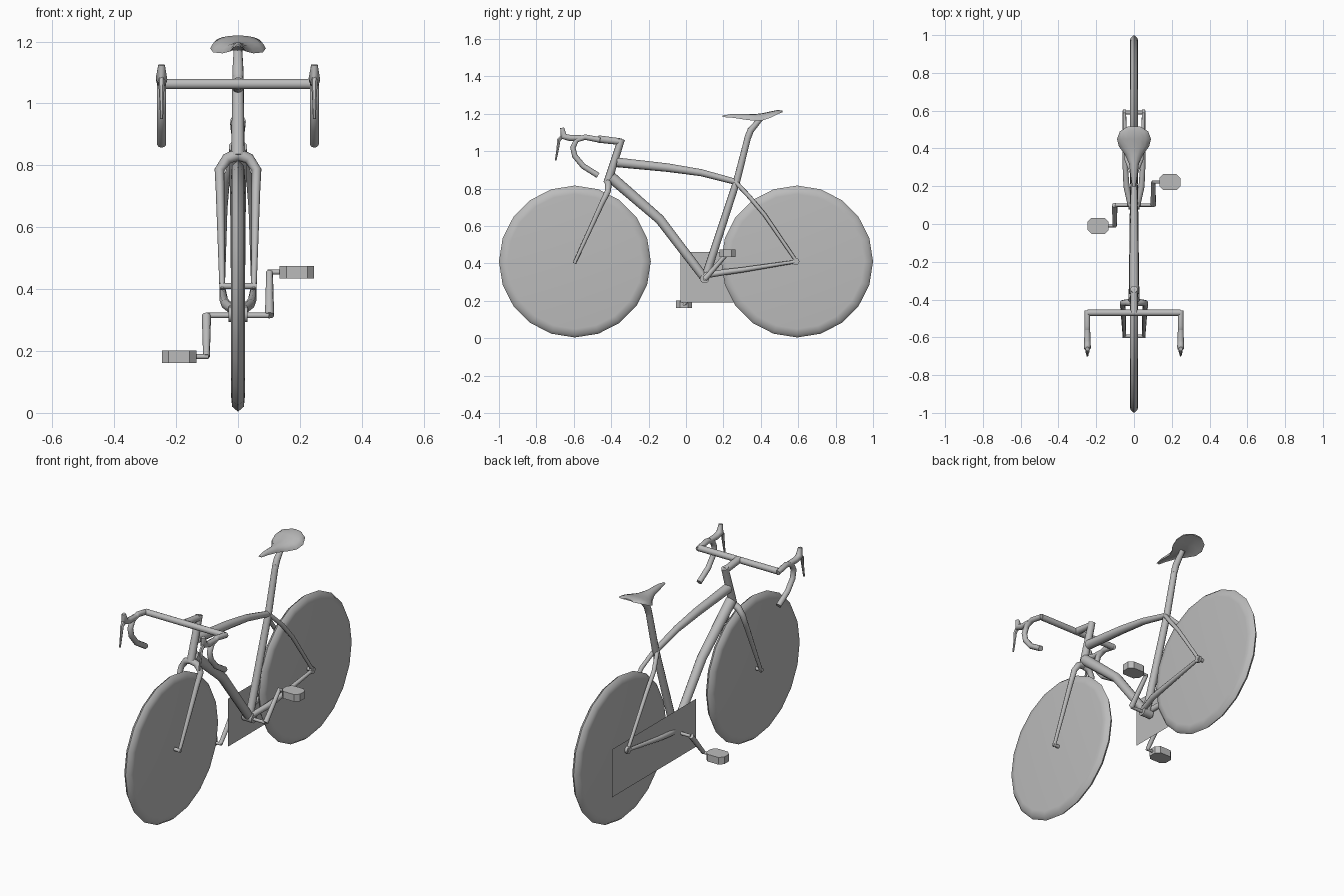
import bpy, bmesh, math
from mathutils import Vector

cube = bpy.data.objects.get("Cube")
if cube:
    bpy.data.objects.remove(cube, do_unlink=True)

grey = bpy.data.materials.new("plain grey")
grey.use_nodes = True
colour = (0.5, 0.5, 0.5, 1)
grey.diffuse_color = colour
grey.node_tree.nodes["Principled BSDF"].inputs["Base Color"].default_value = colour


def finish(name, bm, angle=40):
    bmesh.ops.recalc_face_normals(bm, faces=bm.faces)
    mesh = bpy.data.meshes.new(name)
    bm.to_mesh(mesh)
    bm.free()
    ob = bpy.data.objects.new(name, mesh)
    bpy.context.collection.objects.link(ob)
    mesh.materials.append(grey)
    bpy.ops.object.select_all(action='DESELECT')
    ob.select_set(True)
    bpy.context.view_layer.objects.active = ob
    bpy.ops.object.shade_smooth_by_angle(angle=math.radians(angle))
    return ob


def loft(bm, rings):
    rows = [[bm.verts.new(p) for p in ring] for ring in rings]
    n = len(rows[0])
    for a, b in zip(rows, rows[1:]):
        for i in range(n):
            bm.faces.new((a[i], a[(i + 1) % n], b[(i + 1) % n], b[i]))
    bm.faces.new(rows[0])
    bm.faces.new(rows[-1])


def tube(name, points, radii, sides=10):
    """Mitred tube through the points, with one radius for each point."""
    pts = [Vector(p) for p in points]
    if not isinstance(radii, (list, tuple)):
        radii = [radii] * len(pts)
    rings, u = [], None
    for i, p in enumerate(pts):
        d = (pts[min(i + 1, len(pts) - 1)] - pts[max(i - 1, 0)]).normalized()
        if u is None:
            u = d.orthogonal()
        u = (u - d * u.dot(d)).normalized()
        v = d.cross(u)
        steps = [2 * math.pi * k / sides for k in range(sides)]
        rings.append([p + radii[i] * (u * math.cos(t) + v * math.sin(t)) for t in steps])
    bm = bmesh.new()
    loft(bm, rings)
    return finish(name, bm, 50)


def flat(x, path):
    return [(x, y, z) for y, z in path]


# Solid disc wheels with a rounded rim
def wheel(name, y):
    bm = bmesh.new()
    profile = [(-.022, .36), (-.019, .39), (0, .406), (.019, .39), (.022, .36)]
    sides = 20
    rings = []
    for x, r in profile:
        rings.append([(x, y + r * math.cos(2 * math.pi * k / sides),
                       .41 + r * math.sin(2 * math.pi * k / sides)) for k in range(sides)])
    loft(bm, rings)
    finish(name, bm, 60)


wheel("front_wheel", -.594)
wheel("rear_wheel", .594)
for name, y in (("front_axle", -.594), ("rear_axle", .59)):
    tube(name, [(-.06, y, .41), (.06, y, .41)], .01, 8)

# Main frame tubes
tube("head_tube", flat(0, [(-.42, .83), (-.345, 1.065)]), [.022, .019])
tube("top_tube", flat(0, [(-.37, .94), (-.1, .912), (.08, .885), (.27, .835)]), [.026, .023, .019, .016])
tube("down_tube", flat(0, [(-.4, .86), (-.14, .635), (.1, .32)]), [.03, .026, .023])
tube("seat_tube", flat(0, [(.1, .315), (.27, .835), (.335, 1.09)]), [.022, .019, .017])
tube("seat_post", flat(0, [(.33, 1.07), (.345, 1.11), (.4, 1.175)]), [.018, .018, .014])
tube("bottom_bracket", [(-.03, .1, .318), (.03, .1, .318)], .025, 12)
tube("crank_axle", [(-.1, .1, .315), (.1, .1, .315)], .009, 8)

# Saddle: domed sections of half width, top height and edge height
bm = bmesh.new()
sections = [(.195, .008, 1.19, 1.182), (.24, .016, 1.198, 1.18), (.32, .026, 1.198, 1.168),
            (.37, .05, 1.198, 1.162), (.41, .08, 1.203, 1.165), (.45, .09, 1.212, 1.178),
            (.49, .075, 1.22, 1.198), (.515, .035, 1.217, 1.208)]
rings = []
for y, w, top, edge in sections:
    ring = [(w * math.cos(t), y, edge + (top - edge) * math.sin(t))
            for t in [math.pi * k / 8 for k in range(9)]]
    ring += [(w * s, y, edge + (top - edge) * .25) for s in (-.5, 0, .5)]
    rings.append(ring)
loft(bm, rings)
finish("saddle", bm, 50)

# Handlebar and stem
tube("stem", flat(0, [(-.345, 1.05), (-.47, 1.065)]), [.018, .02])
tube("handlebar", [(-.245, -.47, 1.063), (.245, -.47, 1.063)], .017)

for side, s in (("left", 1), ("right", -1)):
    # Dropped bars with brake hoods and levers
    x = .247 * s
    tube(side + "_drop", flat(x, [(-.46, 1.06), (-.54, 1.075), (-.585, 1.06), (-.605, 1.02),
                                  (-.595, .975), (-.55, .92), (-.47, .87)]), .015)
    tube(side + "_hood", flat(x, [(-.56, 1.07), (-.62, 1.07), (-.655, 1.08), (-.662, 1.125)]),
         [.015, .017, .019, .011], 8)
    tube(side + "_brake_lever", flat(x, [(-.655, 1.085), (-.68, 1.06), (-.686, 1.01), (-.697, .95)]),
         [.012, .01, .007, .005], 6)
    # Fork legs and stays
    tube(side + "_fork_leg", [(0, -.418, .835), (.035 * s, -.415, .822), (.06 * s, -.418, .785),
                              (.058 * s, -.45, .72), (.051 * s, -.597, .4)],
         [.02, .018, .016, .014, .009], 8)
    tube(side + "_seat_stay", [(.008 * s, .265, .835), (.038 * s, .34, .755), (.045 * s, .42, .66),
                               (.051 * s, .59, .412)], [.012, .012, .011, .009], 8)
    tube(side + "_chain_stay", [(.018 * s, .1, .335), (.04 * s, .2, .352), (.046 * s, .3, .365),
                                (.051 * s, .59, .41)], [.016, .016, .014, .009], 8)
    tube(side + "_dropout", [(.042 * s, .587, .41), (.058 * s, .587, .41)], .02, 8)

    # Crank arm and pedal
    py, pz = (.222, .455) if s > 0 else (-.01, .182)
    tube(side + "_crank", [(.102 * s, .1, .315), (.102 * s, py, pz)], [.015, .011], 8)
    tube(side + "_pedal_axle", [(.095 * s, py, pz), (.15 * s, py, pz)], .008, 8)
    bm = bmesh.new()
    hx, hy, c = .056, .043, .022
    outline = [(hx - c, hy), (hx, hy - c), (hx, c - hy), (hx - c, -hy),
               (c - hx, -hy), (-hx, c - hy), (-hx, hy - c), (c - hx, hy)]
    loft(bm, [[(.19 * s + a, py + b, pz + h) for a, b in outline] for h in (-.02, .02)])
    finish(side + "_pedal", bm, 20)

# Flat drivetrain card on the right side
bm = bmesh.new()
card = [(-.03, .19), (.72, .19), (.72, .46), (-.03, .46)]
bm.faces.new([bm.verts.new(p) for p in flat(-.042, card)])
finish("drivetrain_card", bm)
